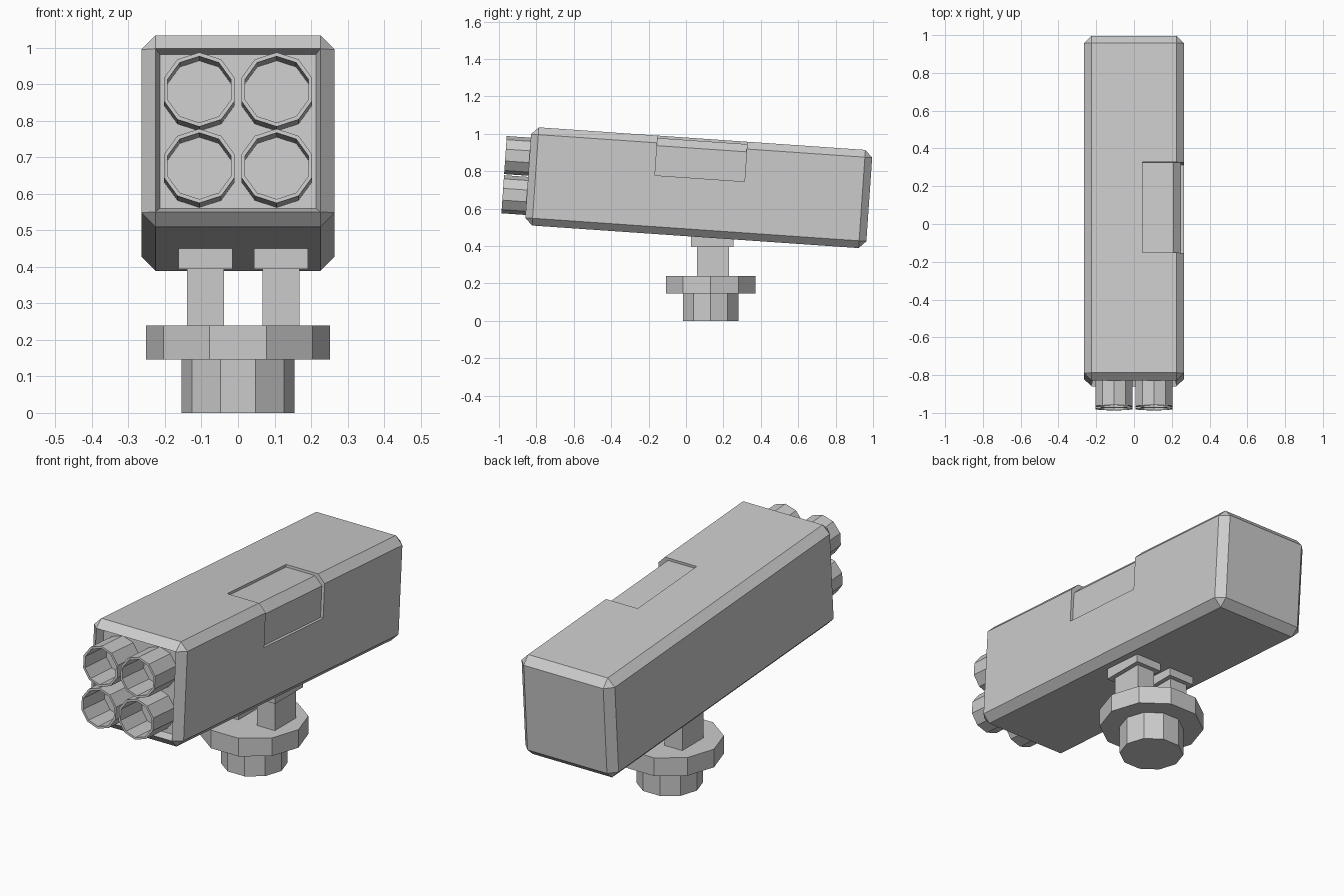
import bpy, bmesh, math
from mathutils import Matrix, Vector

if "Cube" in bpy.data.objects:
    bpy.data.objects.remove(bpy.data.objects["Cube"])

# Frame of the tilted housing
TILT = Matrix.Translation((0, 0.075, 0.711)) @ Matrix.Rotation(math.radians(-3.95), 4, 'X')


def finish(name, bm, matrix=Matrix()):
    bmesh.ops.recalc_face_normals(bm, faces=bm.faces)
    mesh = bpy.data.meshes.new(name)
    bm.to_mesh(mesh)
    bm.free()
    ob = bpy.data.objects.new(name, mesh)
    ob.matrix_world = matrix
    bpy.context.collection.objects.link(ob)
    return ob


def box_bm(lo, hi):
    bm = bmesh.new()
    lo, hi = Vector(lo), Vector(hi)
    size = hi - lo
    bmesh.ops.create_cube(bm, size=1, matrix=Matrix.Translation((lo + hi) / 2) @ Matrix.Diagonal((*size, 1)))
    return bm


def decagon(name, radius, z0, z1, y):
    # vertices point to the front and back
    bm = bmesh.new()
    m = Matrix.Translation((0, y, (z0 + z1) / 2)) @ Matrix.Rotation(math.pi / 2, 4, 'Z')
    bmesh.ops.create_cone(bm, cap_ends=True, segments=10, radius1=radius, radius2=radius, depth=z1 - z0, matrix=m)
    finish(name, bm)


def tube(name, x, z, outer, inner, y0, y1):
    bm = bmesh.new()
    profile = [(outer, y0), (outer, y1), (inner, y1), (inner, y0)]
    rings = []
    for k in range(10):
        a = k * math.tau / 10
        rings.append([bm.verts.new((x + r * math.sin(a), y, z + r * math.cos(a))) for r, y in profile])
    for k in range(10):
        a, b = rings[k], rings[(k + 1) % 10]
        for i in range(4):
            j = (i + 1) % 4
            bm.faces.new((a[i], a[j], b[j], b[i]))
    finish(name, bm, TILT)


# Housing: chamfered block with a recessed front panel
bm = box_bm((-0.265, -0.921, -0.263), (0.265, 0.907, 0.263))
bmesh.ops.bevel(bm, geom=bm.edges[:], offset=0.039, segments=1, affect='EDGES')
bm.normal_update()
front = min(bm.faces, key=lambda f: f.calc_center_median().y)
bmesh.ops.inset_region(bm, faces=[front], thickness=0.018, depth=-0.045)
housing = finish("housing", bm, TILT)

# Shallow hatch sunk into the upper right edge
bm = bmesh.new()
outline = [(0.045, 0.30), (0.045, 0.25), (0.209, 0.25), (0.25, 0.209), (0.25, 0.05), (0.30, 0.05), (0.30, 0.30)]
ends = [[bm.verts.new((x, y, z)) for x, z in outline] for y in (-0.245, 0.235)]
bm.faces.new(ends[0])
bm.faces.new(ends[1])
for i in range(len(outline)):
    j = (i + 1) % len(outline)
    bm.faces.new((ends[0][i], ends[0][j], ends[1][j], ends[1][i]))
cutter = finish("hatch_cutter", bm, TILT)
cutter.hide_render = True
mod = housing.modifiers.new("hatch", 'BOOLEAN')
mod.operation = 'DIFFERENCE'
mod.solver = 'EXACT'
mod.object = cutter
bpy.context.view_layer.objects.active = housing
bpy.ops.object.modifier_apply(modifier=mod.name)
bpy.data.objects.remove(cutter)

# Four launch tubes
for row, z in (("upper", 0.103), ("lower", -0.107)):
    for side, x in (("left", -0.106), ("right", 0.106)):
        tube(f"{row}_{side}_tube", x, z, 0.102, 0.091, -1.05, -0.87)

# Pedestal
decagon("base", 0.155, 0, 0.146, 0.132)
decagon("flange", 0.252, 0.146, 0.239, 0.132)

# Support posts with caps under the housing
for side, x in (("left", -0.089), ("right", 0.118)):
    finish(side + "_post", box_bm((x - 0.051, 0.058, 0.23), (x + 0.051, 0.23, 0.41)))
    finish(side + "_cap", box_bm((x - 0.074, 0.028, 0.394), (x + 0.074, 0.253, 0.47)))
